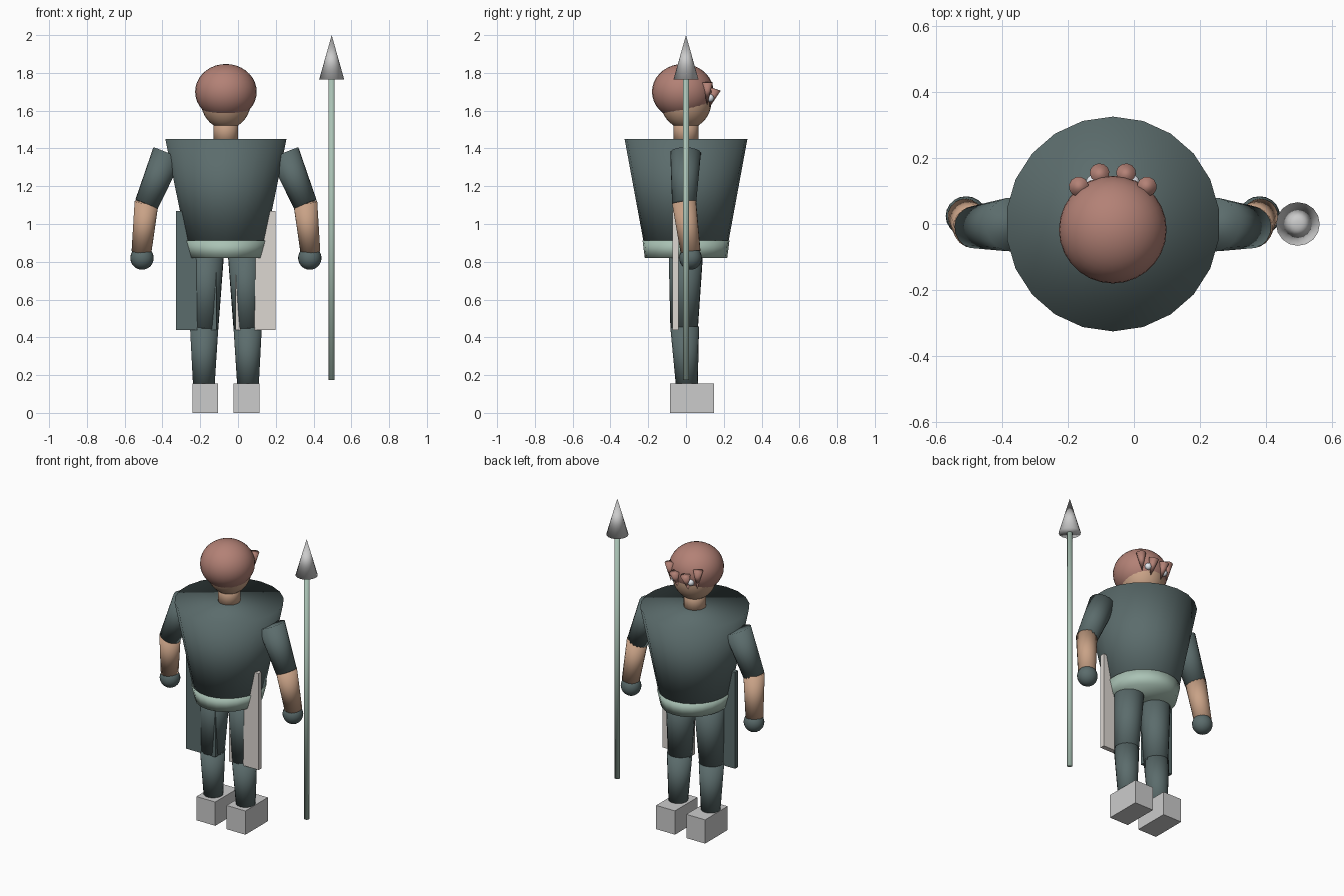
import bpy, bmesh, math
from mathutils import Vector

if "Cube" in bpy.data.objects:
    bpy.data.objects.remove(bpy.data.objects["Cube"])

CX = -0.064  # body centre line


def mat(name, r, g, b):
    m = bpy.data.materials.new(name)
    m.diffuse_color = (r, g, b, 1)
    m.use_nodes = True
    m.node_tree.nodes["Principled BSDF"].inputs["Base Color"].default_value = m.diffuse_color
    return m


CLOTH = mat("dark_cloth", 0.105, 0.15, 0.15)
HAIR = mat("hair_colour", 0.45, 0.22, 0.18)
SKIN = mat("skin", 0.58, 0.36, 0.24)
TRIM = mat("pale_green", 0.40, 0.54, 0.46)
LIGHT = mat("pale_cloth", 0.72, 0.68, 0.64)
WHITE = mat("eye_white", 0.8, 0.83, 0.88)


def finish(name, bm, material, smooth=True):
    bmesh.ops.recalc_face_normals(bm, faces=bm.faces)
    for f in bm.faces:
        f.smooth = smooth
    me = bpy.data.meshes.new(name)
    bm.to_mesh(me)
    bm.free()
    if material:
        me.materials.append(material)
    ob = bpy.data.objects.new(name, me)
    bpy.context.collection.objects.link(ob)
    return ob


def frustum(name, p0, p1, r0, r1, material, n=18):
    """Tapered round limb from p0 to p1; a radius may be an (x, y) pair."""
    p0, p1 = Vector(p0), Vector(p1)
    rot = Vector((0, 0, 1)).rotation_difference(p1 - p0)
    bm = bmesh.new()
    rings = []
    for p, r in ((p0, r0), (p1, r1)):
        rx, ry = r if isinstance(r, tuple) else (r, r)
        if rx == 0:
            rings.append([bm.verts.new(p)])
            continue
        ring = []
        for i in range(n):
            a = math.pi / 2 + math.tau * i / n
            ring.append(bm.verts.new(p + rot @ Vector((rx * math.cos(a), ry * math.sin(a), 0))))
        bm.faces.new(ring)
        rings.append(ring)
    lo, hi = rings
    for i in range(n):
        j = (i + 1) % n
        top = [hi[0]] if len(hi) == 1 else [hi[j], hi[i]]
        bm.faces.new([lo[i], lo[j]] + top)
    return finish(name, bm, material)


def ball(name, c, r, material, u=28, v=18):
    bm = bmesh.new()
    bmesh.ops.create_uvsphere(bm, u_segments=u, v_segments=v, radius=1)
    bmesh.ops.scale(bm, vec=r, verts=bm.verts)
    bmesh.ops.translate(bm, vec=c, verts=bm.verts)
    return finish(name, bm, material)


def box(name, lo, hi, material=None):
    lo, hi = Vector(lo), Vector(hi)
    bm = bmesh.new()
    bmesh.ops.create_cube(bm, size=1)
    bmesh.ops.scale(bm, vec=hi - lo, verts=bm.verts)
    bmesh.ops.translate(bm, vec=(lo + hi) / 2, verts=bm.verts)
    return finish(name, bm, material, False)


# torso and belt
frustum("torso", (CX, 0, 0.87), (CX, 0, 1.45), (0.205, 0.218), (0.324, 0.325), CLOTH, 22)
frustum("belt", (CX, 0, 0.82), (CX, 0, 0.912), (0.195, 0.218), (0.221, 0.23), TRIM, 22)

# neck, head and hair cap
frustum("neck", (CX, 0, 1.42), (CX, 0, 1.56), 0.066, 0.066, SKIN)
ball("head", (CX, 0, 1.65), (0.132, 0.135, 0.147), SKIN)
ball("hair", (CX, -0.017, 1.70), (0.163, 0.163, 0.147), HAIR)

for side, s in (("left", -1), ("right", 1)):
    def P(x, y, z):
        return (CX + s * x, y, z)

    # eyes and hanging fringe spikes
    ball(side + "_eye", P(0.06, 0.127, 1.667), (0.021, 0.021, 0.021), WHITE, 14, 10)
    frustum(side + "_inner_fringe", P(0.04, 0.155, 1.715), P(0.038, 0.12, 1.61), 0.03, 0, HAIR, 12)
    frustum(side + "_outer_fringe", P(0.103, 0.113, 1.75), P(0.095, 0.112, 1.63), 0.03, 0, HAIR, 12)

    # arms
    frustum(side + "_upper_arm", P(0.308, -0.002, 1.375), P(0.42, -0.01, 1.105), 0.082, 0.064, CLOTH)
    frustum(side + "_forearm", P(0.42, -0.01, 1.115), P(0.447, 0.024, 0.852), 0.064, 0.053, SKIN)
    ball(side + "_hand", P(0.444, 0.024, 0.82), (0.062, 0.06, 0.062), CLOTH, 20, 14)

    # legs
    frustum(side + "_thigh", P(0.10, 0, 0.88), P(0.113, -0.01, 0.445), 0.093, 0.073, CLOTH)
    frustum(side + "_shin", P(0.115, -0.007, 0.455), P(0.117, 0.005, 0.13), 0.076, 0.057, CLOTH)

    # boots
    xs = sorted((CX + s * 0.041, CX + s * 0.177))
    box(side + "_boot", (xs[0], -0.085, 0), (xs[1], 0.147, 0.155))

    # hip cloth panels
    xs = sorted((CX + s * 0.05, CX + s * 0.263))
    box(side + "_hip_panel", (xs[0], -0.071, 0.44), (xs[1], -0.04, 1.07), LIGHT if s > 0 else CLOTH)

# spear
frustum("spear_shaft", (0.496, 0, 0.175), (0.496, 0, 1.78), 0.0165, 0.0165, TRIM, 14)
frustum("spear_tip", (0.496, 0, 1.766), (0.496, 0, 2.0), 0.066, 0, None, 16)
